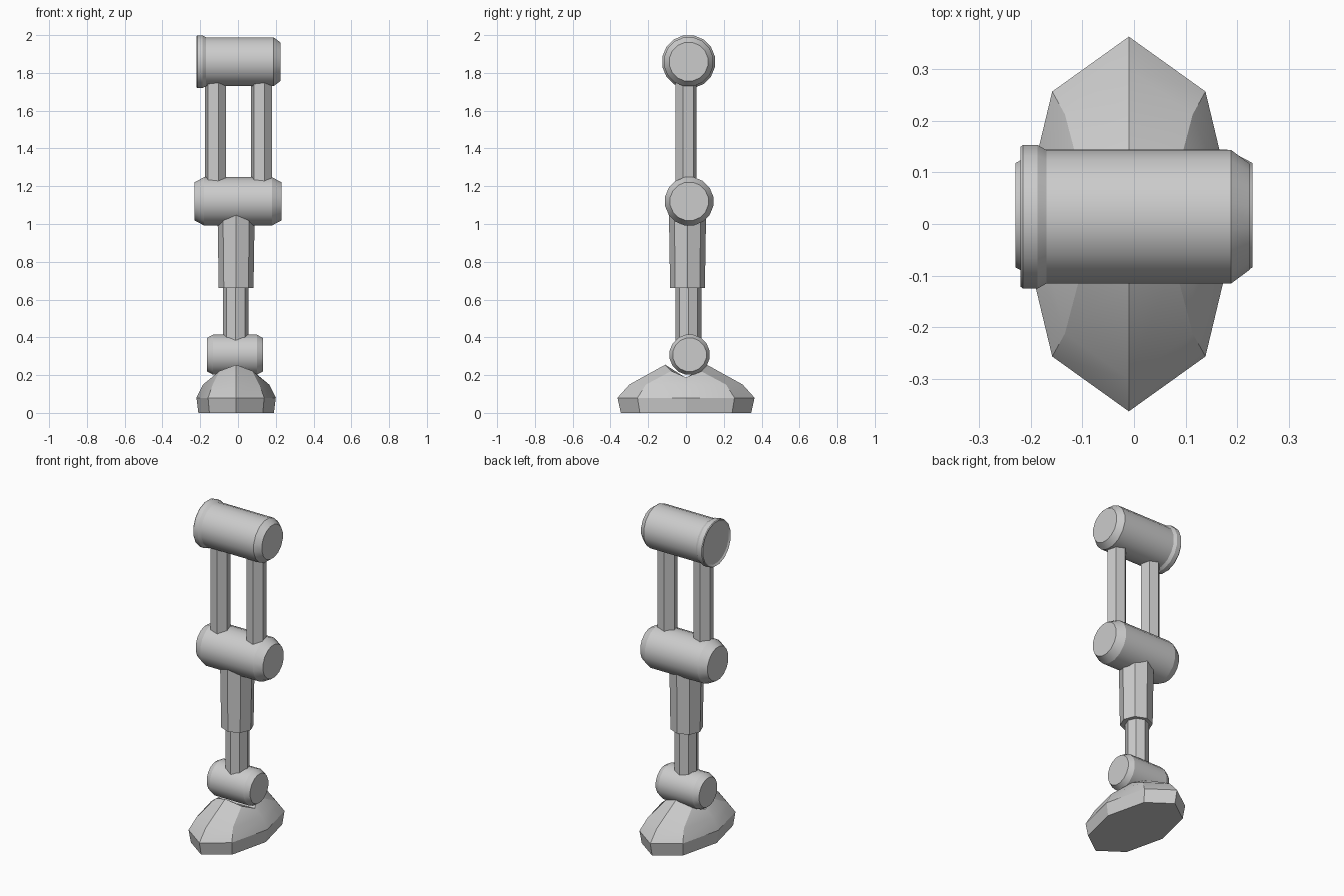
import bpy, bmesh
from math import sin, cos, tau, radians

if "Cube" in bpy.data.objects:
    bpy.data.objects.remove(bpy.data.objects["Cube"])


def finish(name, bm, smooth_angle=None):
    bmesh.ops.recalc_face_normals(bm, faces=bm.faces)
    if smooth_angle is not None:
        limit = radians(smooth_angle)
        for f in bm.faces:
            f.smooth = True
        for e in bm.edges:
            e.smooth = e.calc_face_angle(0) < limit
    me = bpy.data.meshes.new(name)
    bm.to_mesh(me)
    bm.free()
    ob = bpy.data.objects.new(name, me)
    bpy.context.collection.objects.link(ob)
    return ob


def loft(bm, rings):
    """Skin equal-length point rings and cap both ends."""
    loops = [[bm.verts.new(p) for p in r] for r in rings]
    n = len(loops[0])
    for a, b in zip(loops, loops[1:]):
        for i in range(n):
            j = (i + 1) % n
            bm.faces.new((a[i], a[j], b[j], b[i]))
    bm.faces.new(loops[0])
    bm.faces.new(loops[-1])


def joint(name, profile, y, z, sides=16):
    """Barrel along x; profile is a list of (x, radius)."""
    bm = bmesh.new()
    angles = [tau * (i + 0.5) / sides for i in range(sides)]
    loft(bm, [[(x, y + r * cos(a), z + r * sin(a)) for a in angles]
              for x, r in profile])
    finish(name, bm, 25)


def bar(name, x, y, sections, sides, turn=0):
    """Vertical flat-sided bar; sections is a list of (z, radius)."""
    bm = bmesh.new()
    angles = [tau * i / sides + radians(turn) for i in range(sides)]
    loft(bm, [[(x + r * cos(a), y + r * sin(a), z) for a in angles]
              for z, r in sections])
    finish(name, bm)


# Hip barrel with a flange on the left
joint("hip_joint", [(-0.213, 0.127), (-0.22, 0.138), (-0.215, 0.142),
                    (-0.187, 0.142), (-0.17, 0.132), (0.188, 0.132),
                    (0.225, 0.104)], 0.014, 1.859)

# Knee and ankle barrels
joint("knee_joint", [(-0.23, 0.103), (-0.18, 0.13), (0.18, 0.13),
                     (0.23, 0.103)], 0.017, 1.12)
joint("ankle_joint", [(-0.165, 0.09), (-0.132, 0.108), (0.1, 0.108),
                      (0.132, 0.09)], 0.019, 0.308)

# Paired thigh struts
for side, x in (("left", -0.119), ("right", 0.125)):
    bar("thigh_strut_" + side, x, 0.0, [(1.18, 0.057), (1.8, 0.057)], 6, -15)

# Shin sleeve and inner shin rod
bar("shin_sleeve", -0.01, 0.008, [(0.66, 0.092), (1.1, 0.099)], 8)
bar("shin_rod", -0.012, 0.013, [(0.35, 0.068), (0.72, 0.068)], 8)

# Foot: octagonal shell with a saddle-shaped top
bm = bmesh.new()
rings = []
for z, rx, ry in ((0, 0.2, 0.345), (0.08, 0.21, 0.363), (0.15, 0.175, 0.3)):
    rings.append([(-0.01 + rx * cos(tau * i / 8), ry * sin(tau * i / 8), z)
                  for i in range(8)])
top = []
for i in range(8):
    c, s = cos(tau * i / 8), sin(tau * i / 8)
    top.append((-0.01 + 0.125 * c, 0.11 * s, 0.188 + 0.067 * s * s))
rings.append(top)
loft(bm, rings)
cap = max(bm.faces, key=lambda f: f.calc_center_median().z)
centre = bmesh.ops.poke(bm, faces=[cap])["verts"][0]
centre.co = (-0.01, 0, 0.185)
finish("foot", bm, 25)
